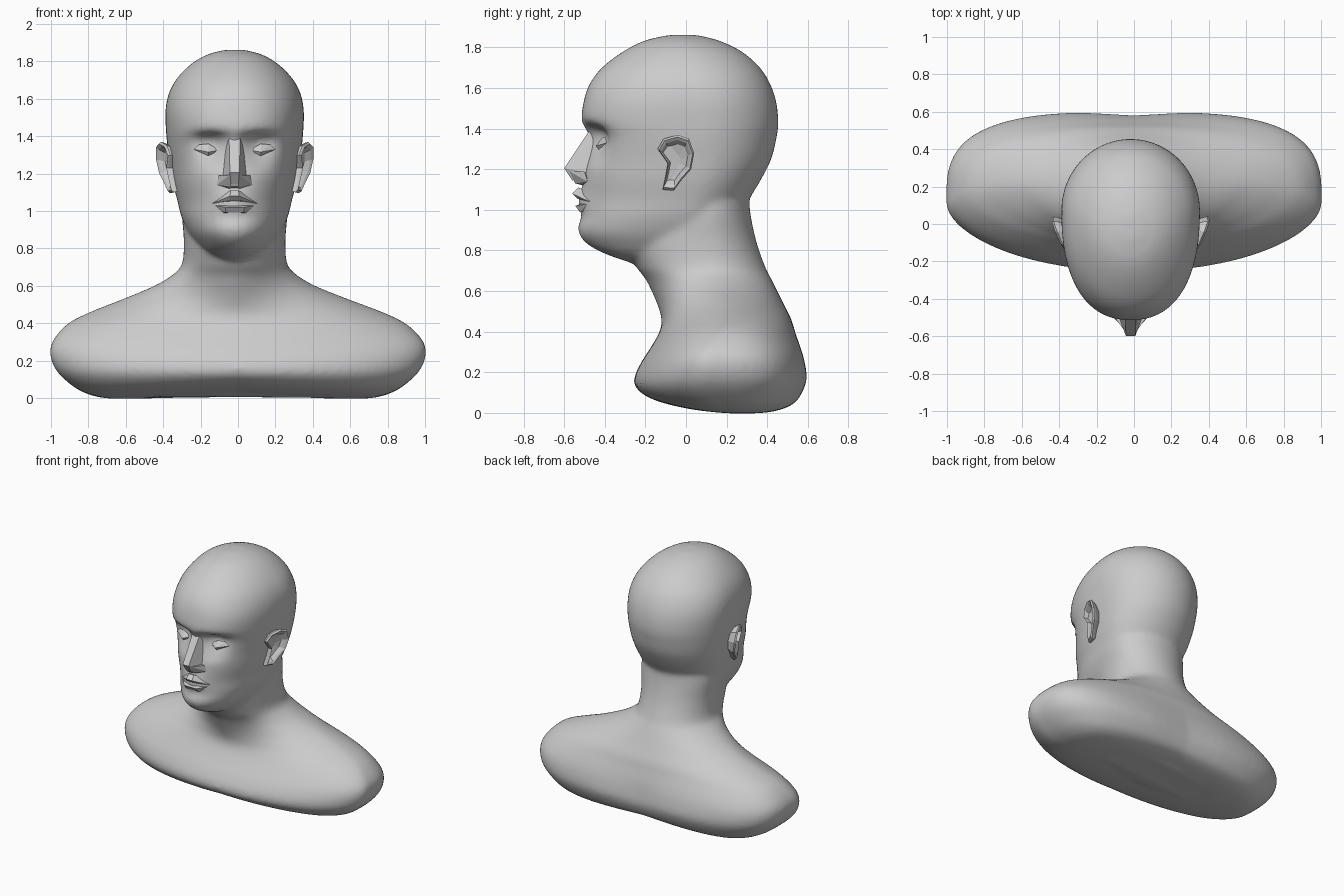
import bpy, bmesh, math

if "Cube" in bpy.data.objects:
    bpy.data.objects.remove(bpy.data.objects["Cube"])

CENTRE = -0.018          # the head sits slightly to its right
SEGMENTS = 80

clay = bpy.data.materials.new("grey_clay")
clay.use_nodes = True
clay.diffuse_color = (0.6, 0.6, 0.6, 1)
clay.node_tree.nodes["Principled BSDF"].inputs["Base Color"].default_value = clay.diffuse_color


def finish(bm, name):
    bmesh.ops.recalc_face_normals(bm, faces=bm.faces[:])
    mesh = bpy.data.meshes.new(name)
    bm.to_mesh(mesh)
    bm.free()
    mesh.materials.append(clay)
    obj = bpy.data.objects.new(name, mesh)
    bpy.context.collection.objects.link(obj)
    return obj


def bridge(bm, rings):
    """Skin closed rings of points and cap both ends."""
    loops = [[bm.verts.new(p) for p in ring] for ring in rings]
    count = len(loops[0])
    for low, high in zip(loops, loops[1:]):
        for i in range(count):
            j = (i + 1) % count
            bm.faces.new((low[i], low[j], high[j], high[i]))
    bm.faces.new(loops[0][::-1])
    bm.faces.new(loops[-1])


def refine(rows, steps=5):
    """Smoothly interpolate rows of section sizes."""
    result = []
    for i in range(len(rows) - 1):
        before, a, b, after = (rows[max(i - 1, 0)], rows[i], rows[i + 1],
                               rows[min(i + 2, len(rows) - 1)])
        for k in range(steps):
            t = k / steps
            result.append([q + t / 2 * (r - p + t * (2 * p - 5 * q + 4 * r - s
                           + t * (3 * (q - r) + s - p)))
                           for p, q, r, s in zip(before, a, b, after)])
    result.append(rows[-1])
    return result


def section(z, half_width, front, back, mid, back_power, front_power, shape):
    ring = []
    for i in range(SEGMENTS):
        angle = math.tau * i / SEGMENTS
        c, s = math.cos(angle), math.sin(angle)
        e = 2 / (back_power if s > 0 else front_power)
        depth = back - mid if s > 0 else mid - front
        x = half_width * math.copysign(abs(c) ** e, c)
        y = mid + depth * math.copysign(abs(s) ** e, s)
        ring.append(shape(x, y, z))
    return ring


def bump(value, middle, width):
    return math.exp(-((value - middle) / width) ** 2)


def ramp(value, start, end):
    return min(1, max(0, (value - start) / (end - start)))


def shape_body(x, y, z):
    # arched underside that also rises toward the chest, and a hollow down the back
    lift = 0.03 * max(0, 1 - abs(x) / 0.7) + 0.06 * max(0, 0.25 - y)
    y -= 0.02 * ramp(y, 0.3, 0.55) * bump(z, 0.2, 0.15) * bump(x, 0, 0.2)
    return (x + CENTRE * ramp(z, 0.3, 0.6), y, z + lift * ramp(z, 0.16, 0))


def shape_face(x, y, z):
    # eye sockets under a hard brow, plus hollows beside the nose and under the lip
    if y < -0.15:
        drop = ramp(z, 1.435, 1.395) * ramp(z, 1.2, 1.36)
        y += 0.08 * drop * bump(abs(x), 0.13, 0.09)
        y += 0.015 * bump(z, 0.97, 0.03) * bump(x, 0, 0.12)
        y -= 0.02 * bump(z, 1.05, 0.06) * bump(x, 0, 0.1)
    return (x + CENTRE, y, z)


# Sections: height, half width, front, back, widest depth, back and front squareness
body_rows = [
    (-0.012, 0.5, 0.05, 0.40, 0.2, 3, 2), (0.0, 0.72, -0.08, 0.47, 0.18, 3.2, 2),
    (0.035, 0.84, -0.185, 0.54, 0.14, 3.2, 2), (0.10, 0.93, -0.245, 0.58, 0.12, 3.2, 2),
    (0.17, 0.985, -0.255, 0.6, 0.12, 3.2, 2), (0.25, 1.005, -0.22, 0.59, 0.12, 3.2, 2),
    (0.32, 0.98, -0.175, 0.57, 0.14, 3, 2), (0.40, 0.90, -0.13, 0.54, 0.18, 2.6, 1.9),
    (0.46, 0.78, -0.12, 0.52, 0.2, 2.3, 1.65), (0.53, 0.60, -0.14, 0.485, 0.21, 2, 1.5),
    (0.60, 0.43, -0.17, 0.45, 0.19, 2, 1.6), (0.66, 0.33, -0.2, 0.42, 0.15, 2, 1.8),
    (0.72, 0.28, -0.245, 0.39, 0.12, 2, 2), (0.85, 0.272, -0.31, 0.345, 0.1, 2, 2),
    (1.0, 0.283, -0.28, 0.315, 0.1, 2, 2), (1.12, 0.27, -0.15, 0.31, 0.1, 2, 2)]
head_rows = [
    (0.735, 0.09, -0.26, 0.05, -0.1, 2, 2), (0.78, 0.16, -0.39, 0.15, -0.08, 2, 2),
    (0.83, 0.21, -0.485, 0.2, -0.05, 2, 1.9), (0.89, 0.25, -0.53, 0.22, -0.02, 2, 2),
    (0.97, 0.285, -0.525, 0.27, 0, 2, 2), (1.05, 0.305, -0.51, 0.31, 0.03, 2, 2),
    (1.15, 0.33, -0.505, 0.37, 0.06, 2, 2.1), (1.25, 0.345, -0.495, 0.42, 0.08, 2, 2.2),
    (1.35, 0.36, -0.49, 0.445, 0.08, 2, 2.3), (1.43, 0.367, -0.515, 0.455, 0.08, 2, 2.35),
    (1.53, 0.37, -0.505, 0.445, 0.07, 2, 2.35), (1.62, 0.355, -0.475, 0.415, 0.05, 2, 2.2),
    (1.70, 0.315, -0.415, 0.365, 0.03, 2, 2.1), (1.78, 0.24, -0.31, 0.275, 0, 2, 2),
    (1.835, 0.15, -0.2, 0.16, -0.02, 2, 2), (1.862, 0.05, -0.08, 0.05, -0.02, 2, 2)]

# Head, neck and shoulders fused into one skin
bm = bmesh.new()
for rows, shape in ((body_rows, shape_body), (head_rows, shape_face)):
    bridge(bm, [section(*row, shape) for row in refine(rows)])
bust = finish(bm, "bust")
remesh = bust.modifiers.new("fuse", 'REMESH')
remesh.mode = 'VOXEL'
remesh.voxel_size = 0.016
remesh.use_smooth_shade = True
soften = bust.modifiers.new("soften", 'SMOOTH')
soften.factor = 0.5
soften.iterations = 8


def hull(name, points, mirror=True):
    """Faceted solid around points, optionally mirrored across the head."""
    bm = bmesh.new()
    sides = (1, -1) if mirror else (1,)
    for x, y, z in points:
        for side in sides:
            bm.verts.new((CENTRE + side * x, y, z))
    result = bmesh.ops.convex_hull(bm, input=bm.verts[:])
    spare = {v for v in result["geom_interior"] if isinstance(v, bmesh.types.BMVert)}
    bmesh.ops.delete(bm, geom=list(spare), context='VERTS')
    return finish(bm, name)


# Nose, nostrils and lips
hull("nose_bridge", [(0.03, -0.47, 1.4), (0.05, -0.43, 1.36), (0.02, -0.5, 1.32),
                     (0.025, -0.6, 1.205), (0.02, -0.56, 1.145), (0.075, -0.46, 1.18)])
hull("nostrils", [(0.03, -0.575, 1.19), (0.085, -0.5, 1.19), (0.095, -0.485, 1.14),
                  (0.02, -0.545, 1.13), (0.05, -0.46, 1.11)])
hull("upper_lip", [(0.025, -0.56, 1.08), (0.02, -0.53, 1.11), (0.03, -0.535, 1.055),
                   (0.12, -0.475, 1.04), (0.07, -0.46, 1.085)])
hull("lower_lip", [(0.05, -0.545, 1.02), (0.05, -0.525, 0.992), (0.11, -0.48, 1.03),
                   (0.05, -0.47, 1.045), (0.08, -0.47, 0.985)])

# Ears: an outline stepped into a thin rim and a hollow
outline = [(-0.14, 1.3), (-0.11, 1.35), (-0.04, 1.37), (0.015, 1.35), (0.04, 1.28),
           (0.025, 1.2), (-0.02, 1.15), (-0.06, 1.095), (-0.115, 1.1), (-0.1, 1.17),
           (-0.09, 1.23)]
steps = [(0.7, -0.07), (0.95, -0.02), (1, 0), (0.92, 0.012), (0.8, 0.002),
         (0.65, -0.025), (0.25, -0.035)]
for name, side in (("left_ear", 1), ("right_ear", -1)):
    rings = []
    for scale, out in steps:
        ring = []
        for y, z in outline:
            y, z = -0.05 + (y + 0.05) * scale, 1.24 + (z - 1.24) * scale
            x = 0.37 + 0.4 * (y + 0.05) + 0.15 * (z - 1.24) + out
            ring.append((CENTRE + side * x, y, z))
        rings.append(ring)
    bm = bmesh.new()
    bridge(bm, rings)
    finish(bm, name)

# Eyelids: thin faceted almonds resting in the sockets
for name, side in (("left_eyelid", 1), ("right_eyelid", -1)):
    hull(name, [(side * x, y, z) for x, y, z in (
        (0.08, -0.415, 1.325), (0.14, -0.445, 1.315), (0.22, -0.39, 1.33),
        (0.14, -0.41, 1.36), (0.19, -0.395, 1.355), (0.14, -0.43, 1.295))], False)
